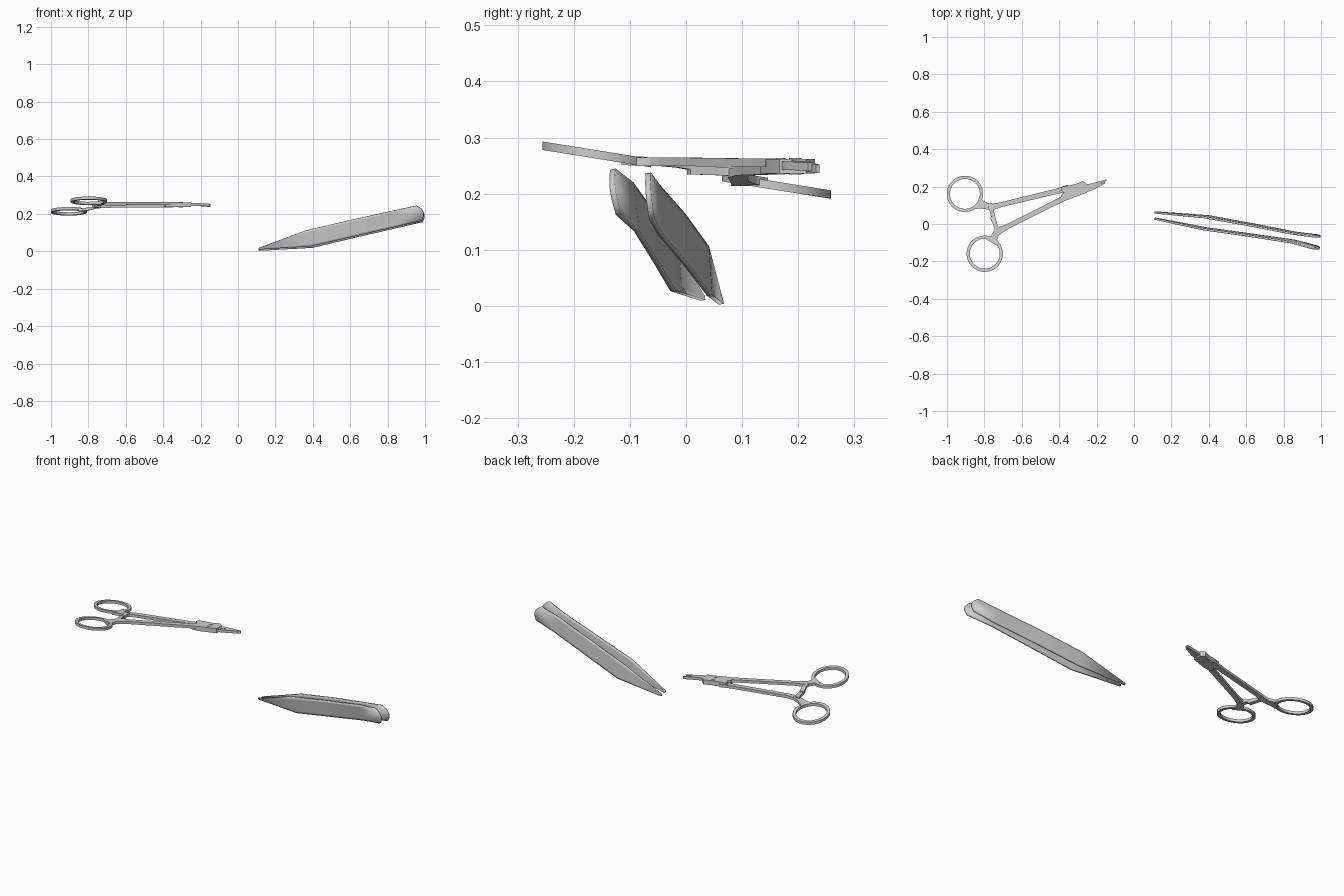
import bpy, math
from mathutils import Vector

if "Cube" in bpy.data.objects:
    bpy.data.objects.remove(bpy.data.objects["Cube"])

DY = -0.005      # small offset centring the clamp on y
THICK = 0.015


def make(name, verts, faces, smooth=True):
    me = bpy.data.meshes.new(name)
    me.from_pydata(verts, [], faces)
    me.update()
    ob = bpy.data.objects.new(name, me)
    bpy.context.collection.objects.link(ob)
    if smooth:
        bpy.context.view_layer.objects.active = ob
        ob.select_set(True)
        bpy.ops.object.shade_smooth_by_angle(angle=math.radians(30))
        ob.select_set(False)
    return ob


def ribbon(name, pts, thick=THICK):
    """Flat bar following (x, y, z, width) points, rectangular section."""
    verts, faces = [], []
    n = len(pts)
    for i, (x, y, z, w) in enumerate(pts):
        a, b = pts[max(i - 1, 0)], pts[min(i + 1, n - 1)]
        d = Vector((b[0] - a[0], b[1] - a[1])).normalized()
        nx, ny = -d.y * w / 2, d.x * w / 2
        for s, t in ((1, 1), (-1, 1), (-1, -1), (1, -1)):
            verts.append((x + s * nx, y + s * ny + DY, z + t * thick / 2))
    for i in range(n - 1):
        for k in range(4):
            a, b = i * 4 + k, i * 4 + (k + 1) % 4
            faces.append((a, a + 4, b + 4, b))
    faces += [(0, 1, 2, 3), tuple(4 * n - 1 - k for k in range(4))]
    return make(name, verts, faces, False)


def plate(name, outline, z0, z1):
    n = len(outline)
    verts = [(x, y + DY, z) for z in (z0, z1) for x, y in outline]
    faces = [tuple(reversed(range(n))), tuple(range(n, 2 * n))]
    faces += [(i, (i + 1) % n, n + (i + 1) % n, n + i) for i in range(n)]
    return make(name, verts, faces)


def finger_ring(name, cx, cy, cz, slope=-0.16, ro=0.097, ri=0.080, seg=48):
    verts, faces = [], []
    h = THICK / 2
    for i in range(seg):
        a = 2 * math.pi * i / seg
        for r, t in ((ro, -h), (ro, h), (ri, h), (ri, -h)):
            y = r * math.sin(a)
            verts.append((cx + r * math.cos(a), cy + y, cz + t + slope * y))
    for i in range(seg):
        j = (i + 1) % seg
        for k in range(4):
            m = (k + 1) % 4
            faces.append((i * 4 + k, j * 4 + k, j * 4 + m, i * 4 + m))
    return make(name, verts, faces)


def disc(name, cx, cy, r, z0, z1, seg=16):
    plate(name, [(cx + r * math.cos(2 * math.pi * i / seg),
                  cy + r * math.sin(2 * math.pi * i / seg)) for i in range(seg)], z0, z1)


# Clamp: finger rings
finger_ring("finger_ring_back", -0.904, 0.161, 0.214)
finger_ring("finger_ring_front", -0.798, -0.159, 0.270)

# Clamp: long arms, flaring into the rings
ribbon("arm_back", [(-0.838, 0.118, 0.221, 0.07), (-0.815, 0.110, 0.224, 0.045),
                    (-0.785, 0.100, 0.229, 0.034), (-0.755, 0.097, 0.236, 0.034),
                    (-0.72, 0.106, 0.240, 0.026), (-0.41, 0.181, 0.243, 0.028),
                    (-0.35, 0.196, 0.243, 0.04)])
ribbon("arm_front", [(-0.763, -0.093, 0.259, 0.07), (-0.750, -0.070, 0.257, 0.042),
                     (-0.738, -0.048, 0.257, 0.034), (-0.717, -0.028, 0.257, 0.036),
                     (-0.675, -0.008, 0.257, 0.026), (-0.39, 0.135, 0.255, 0.028),
                     (-0.33, 0.165, 0.255, 0.04)])

# Clamp: ratchet bars that meet between the arms
ribbon("ratchet_back", [(-0.765, 0.10, 0.238, 0.034), (-0.760, 0.072, 0.240, 0.022),
                        (-0.745, 0.01, 0.242, 0.024)])
ribbon("ratchet_front", [(-0.728, -0.04, 0.257, 0.034), (-0.737, -0.01, 0.254, 0.022),
                         (-0.757, 0.042, 0.245, 0.024)])

# Clamp: box joint and its pins
plate("box_joint", [(-0.375, 0.172), (-0.392, 0.158), (-0.388, 0.138), (-0.342, 0.141),
                    (-0.251, 0.172), (-0.251, 0.219), (-0.273, 0.235), (-0.31, 0.219),
                    (-0.385, 0.203), (-0.392, 0.185)], 0.236, 0.262)
disc("pivot_pin", -0.307, 0.200, 0.011, 0.234, 0.264)
disc("small_pin", -0.303, 0.173, 0.008, 0.234, 0.264)

# Clamp: jaws
ribbon("jaw_back", [(-0.27, 0.201, 0.252, 0.026), (-0.225, 0.212, 0.251, 0.020),
                    (-0.147, 0.240, 0.244, 0.007)])
ribbon("jaw_front", [(-0.27, 0.182, 0.250, 0.024), (-0.225, 0.195, 0.250, 0.020),
                     (-0.155, 0.226, 0.248, 0.007)])


def blade(name, stations, cols=8, bulge=0.024):
    """Sheet between lower and upper edge stations, with a rounded far end."""
    verts, faces = [], []
    for i, (lo, hi) in enumerate(stations):
        lo, hi = Vector(lo), Vector(hi)
        for k in range(cols + 1):
            v = k / cols
            p = lo.lerp(hi, v)
            if i == len(stations) - 1:
                q = Vector(stations[-2][0]).lerp(Vector(stations[-2][1]), v)
                p += (p - q).normalized() * bulge * (1 - (2 * v - 1) ** 2)
            verts.append(p)
    w = cols + 1
    for i in range(len(stations) - 1):
        for k in range(cols):
            a = i * w + k
            faces.append((a, a + w, a + w + 1, a + 1))
    ob = make(name, verts, faces)
    sol = ob.modifiers.new("thickness", 'SOLIDIFY')
    sol.thickness, sol.offset = 0.010, 0
    return ob


# Tweezers: two leaf-shaped blades, lower edge then upper edge at each station
blade("tweezer_blade_back", [
    ((0.112, 0.063, 0.003), (0.110, 0.061, 0.011)),
    ((0.400, 0.042, 0.019), (0.370, 0.036, 0.106)),
    ((0.630, 0.000, 0.074), (0.610, -0.006, 0.164)),
    ((0.865, -0.046, 0.128), (0.840, -0.051, 0.215)),
    ((0.987, -0.061, 0.156), (0.958, -0.067, 0.237))])
blade("tweezer_blade_front", [
    ((0.112, 0.030, 0.010), (0.110, 0.028, 0.018)),
    ((0.390, -0.023, 0.027), (0.360, -0.027, 0.111)),
    ((0.625, -0.055, 0.081), (0.605, -0.062, 0.168)),
    ((0.855, -0.088, 0.134), (0.835, -0.098, 0.219)),
    ((0.982, -0.120, 0.163), (0.954, -0.130, 0.244))])
